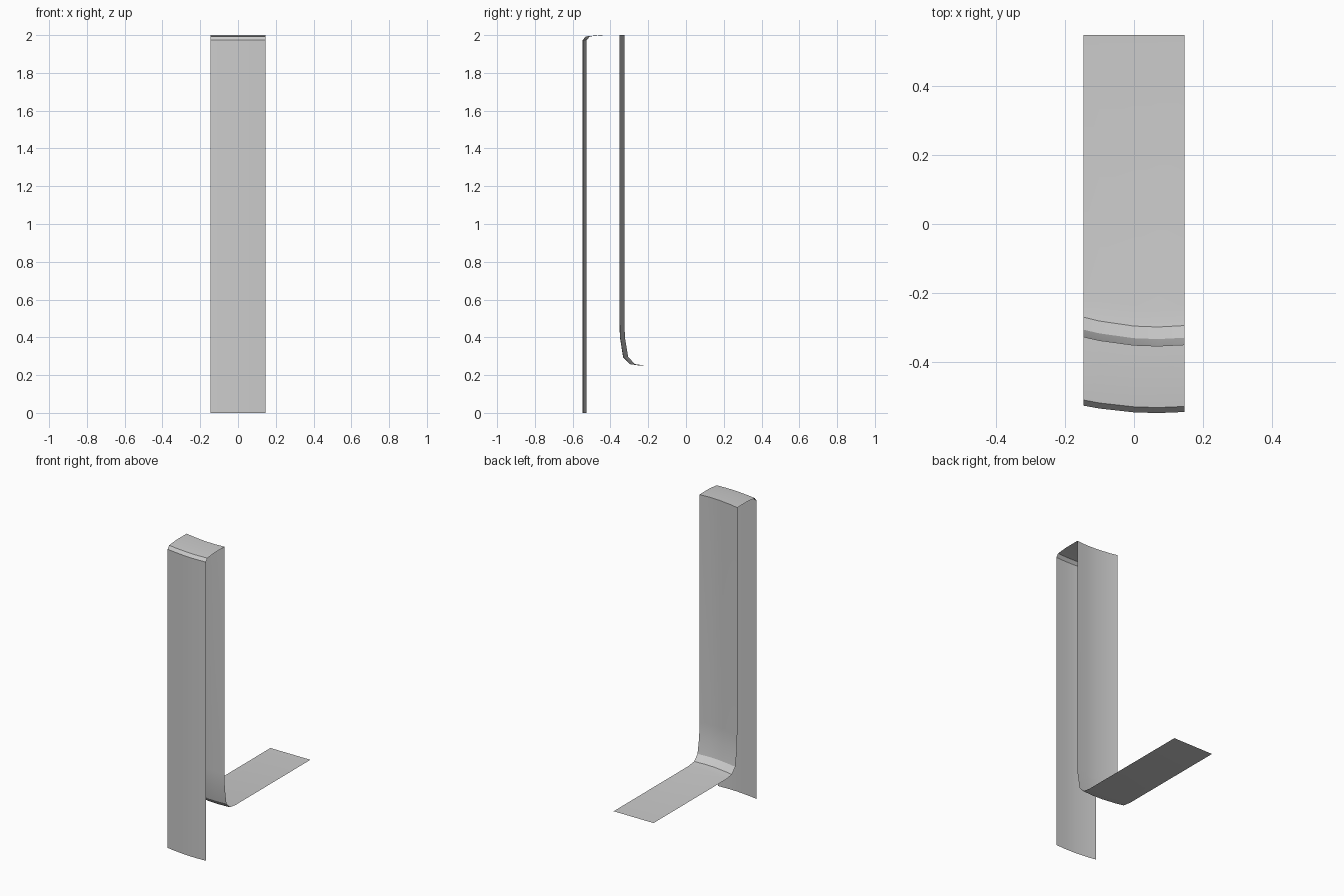
import bpy, math

cube = bpy.data.objects.get("Cube")
if cube:
    bpy.data.objects.remove(cube, do_unlink=True)

grey = bpy.data.materials.new("plain grey")
grey.use_nodes = True
colour = (0.6, 0.6, 0.6, 1)
grey.diffuse_color = colour
grey.node_tree.nodes["Principled BSDF"].inputs["Base Color"].default_value = colour

# Side profile (y, z): front panel, rounded top lip, rear panel, foot
profile = [(-0.547, 0), (-0.547, 1.973), (-0.531, 1.993), (-0.457, 2.0),
           (-0.353, 2.0), (-0.353, 0.5), (-0.35, 0.4), (-0.333, 0.295),
           (-0.298, 0.258), (-0.24, 0.25), (0.547, 0.25)]
columns = [-0.146, -0.1, 0.0, 0.07, 0.146]
axis_x, axis_y = 0.065, 0.5      # shared centre of the bowed panels


def bowed(x, y):
    """Bend a profile point around the shared axis; the foot end stays straight."""
    if y > 0:
        return y
    return axis_y - math.sqrt((axis_y - y) ** 2 - (x - axis_x) ** 2)


# Bent strip: the profile swept across the bowed width
n = len(columns)
verts = [(x, bowed(x, y), z) for y, z in profile for x in columns]
faces = [(r * n + c, r * n + c + 1, (r + 1) * n + c + 1, (r + 1) * n + c)
         for r in range(len(profile) - 1) for c in range(n - 1)]
mesh = bpy.data.meshes.new("bent_strip")
mesh.from_pydata(verts, [], faces)
mesh.materials.append(grey)
strip = bpy.data.objects.new("bent_strip", mesh)
bpy.context.collection.objects.link(strip)

# Smooth bends with crisp folds
bpy.ops.object.select_all(action="DESELECT")
strip.select_set(True)
bpy.context.view_layer.objects.active = strip
bpy.ops.object.shade_smooth_by_angle(angle=math.radians(30))
